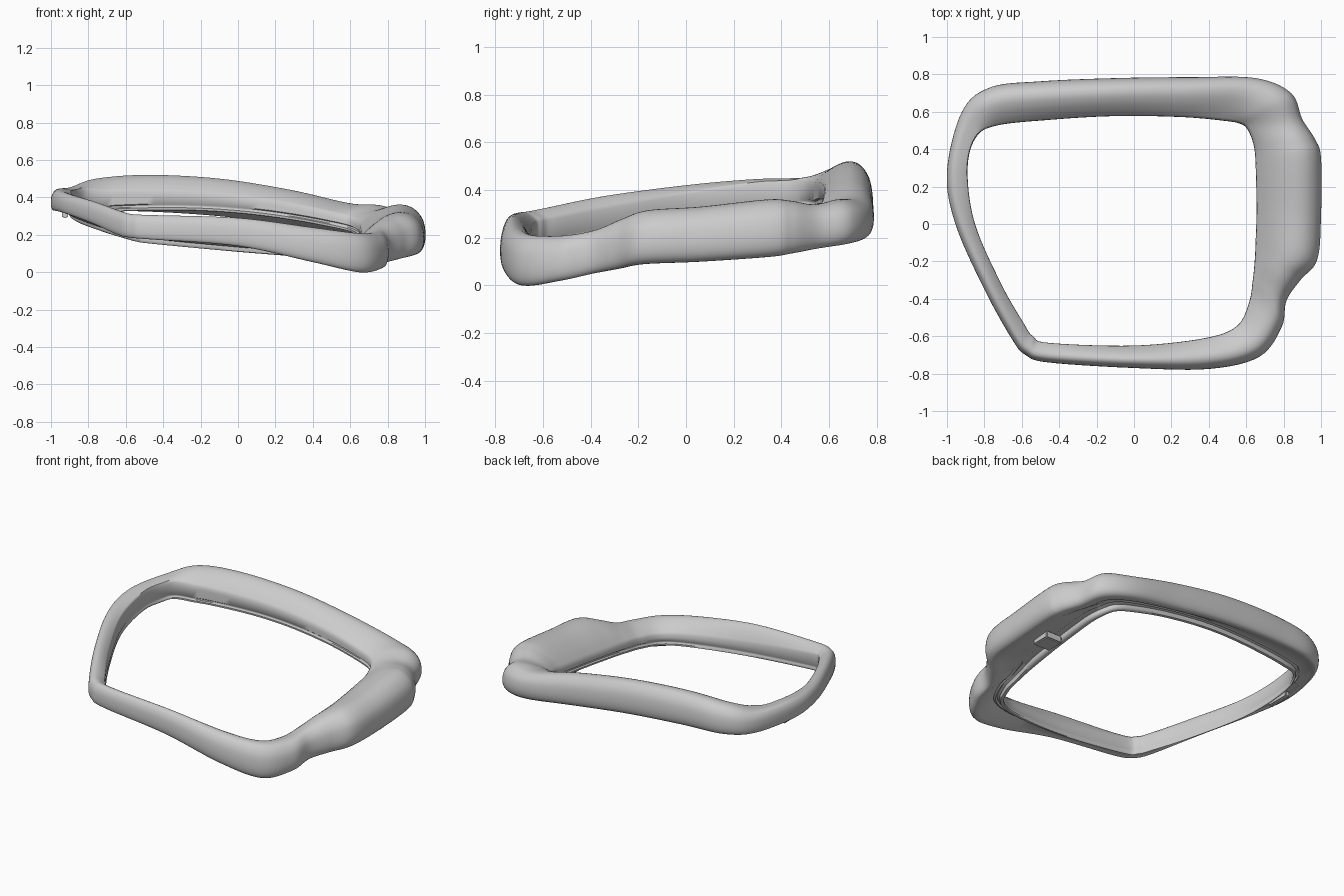
import bpy
import bmesh
from mathutils import Vector, Matrix

cube = bpy.data.objects.get("Cube")
if cube:
    bpy.data.objects.remove(cube, do_unlink=True)

grey = bpy.data.materials.new("plain grey")
grey.use_nodes = True
COLOUR = (0.6, 0.6, 0.6, 1)
grey.diffuse_color = COLOUR
grey.node_tree.nodes["Principled BSDF"].inputs["Base Color"].default_value = COLOUR

# Stations round the frame: outer x, y, inner x, y, crest height, outer bottom height
STATIONS = [
    (-.65, -.62, -.59, -.53, .325, .2), (-.58, -.7, -.54, -.6, .31, .185),
    (-.46, -.74, -.45, -.636, .305, .175),
    (0, -.77, 0, -.65, .29, .14), (.4, -.775, .38, -.61, .24, .055),
    (.67, -.71, .55, -.545, .21, 0), (.79, -.55, .615, -.42, .21, .02),
    (.815, -.41, .635, -.3, .235, .05), (.89, -.3, .645, -.2, .28, .07),
    (.98, -.19, .65, -.1, .315, .09), (1, .05, .655, .08, .33, .1),
    (1, .35, .65, .32, .36, .12), (.97, .45, .64, .42, .355, .135),
    (.9, .56, .61, .5, .34, .155), (.84, .7, .57, .535, .36, .175),
    (.65, .78, .48, .552, .37, .2), (.3, .785, .25, .572, .44, .25),
    (-.1, .78, -.1, .577, .5, .3), (-.5, .763, -.45, .557, .52, .325),
    (-.77, .73, -.74, .525, .5, .325), (-.92, .6, -.85, .455, .455, .325),
    (-1, .28, -.89, .28, .445, .33), (-.955, 0, -.85, 0, .42, .32),
    (-.8, -.35, -.71, -.32, .375, .265),
]


def spline(points, steps, closed):
    """Smooth curve through points of any dimension."""
    n = len(points)
    pick = (lambda i: points[i % n]) if closed else (lambda i: points[min(max(i, 0), n - 1)])
    result = []
    for i in range(n if closed else n - 1):
        a, b, c, d = (Vector(pick(i + k)) for k in (-1, 0, 1, 2))
        for s in range(steps):
            t = s / steps
            result.append(b + t * (c - a) / 2 + t * t * (a - 2.5 * b + 2 * c - d / 2)
                          + t ** 3 * (1.5 * (b - c) + (d - a) / 2))
    return result if closed else result + [Vector(points[-1])]


def rim_height(x, y):
    """Tilted plane followed by the inner edge, arched along the back."""
    arch = .09 * max(0, y) * max(0, 1 - 2 * x * x)
    return .29 - .12 * x + .125 * y + arch


def section(crest, bottom, rim, low):
    """Cross-section as (fraction from outer to inner edge, height)."""
    h = crest - bottom
    drop = crest - rim
    dome = spline([(.3, bottom + .03 * h), (.13, bottom), (.03, bottom + .13 * h),
                   (0, bottom + .4 * h), (.05, bottom + .72 * h),
                   (.2, bottom + .94 * h), (.4, crest),
                   (.62, crest - .2 * drop), (.82, crest - .6 * drop),
                   (.96, rim)], 4, False)
    # inner wall, step, rounded bead and hollow underside
    inside = [(.99, rim - .012), (1, rim - .03), (1, low + .035), (.97, low + .03),
              (.97, low + .02), (1, low + .015), (.99, low + .003), (.95, low),
              (.9, low + .003), (.88, low + .015), (.88, low + .03),
              (.8, low + .035), (.76, low + .025), (.7, low + .03)]
    return [tuple(p) for p in dome] + inside


def finish(bm, name, angle):
    bmesh.ops.recalc_face_normals(bm, faces=bm.faces)
    mesh = bpy.data.meshes.new(name)
    bm.to_mesh(mesh)
    bm.free()
    mesh.materials.append(grey)
    ob = bpy.data.objects.new(name, mesh)
    bpy.context.collection.objects.link(ob)
    bpy.ops.object.select_all(action='DESELECT')
    ob.select_set(True)
    bpy.context.view_layer.objects.active = ob
    bpy.ops.object.shade_smooth_by_angle(angle=angle)


# Frame cover: loft the cross-section round the stations
bm = bmesh.new()
rings = []
for ox, oy, ix, iy, crest, bottom in spline(STATIONS, 7, True):
    outer, inner = Vector((ox, oy)), Vector((ix, iy))
    rim = min(rim_height(ix, iy), crest - .01)
    low = rim - .1 + .03 * ix
    ring = []
    for u, z in section(crest, bottom, rim, low):
        p = outer.lerp(inner, u)
        ring.append(bm.verts.new((p.x, p.y, z)))
    rings.append(ring)
for i, ring in enumerate(rings):
    last = rings[i - 1]
    for j in range(len(ring)):
        bm.faces.new((last[j - 1], last[j], ring[j], ring[j - 1]))
finish(bm, "frame_cover", .9)


# Small mounting clips under the side bars
def clip(name, place, size):
    bm = bmesh.new()
    bmesh.ops.create_cube(bm, size=1, matrix=Matrix.Translation(place)
                          @ Matrix.Diagonal((*size, 1)))
    bmesh.ops.bevel(bm, geom=bm.edges[:], offset=.006, segments=2, affect='EDGES')
    finish(bm, name, .6)


clip("left_clip", (.77, .12, .135), (.12, .12, .05))
clip("right_clip", (-.925, .24, .31), (.03, .16, .04))
